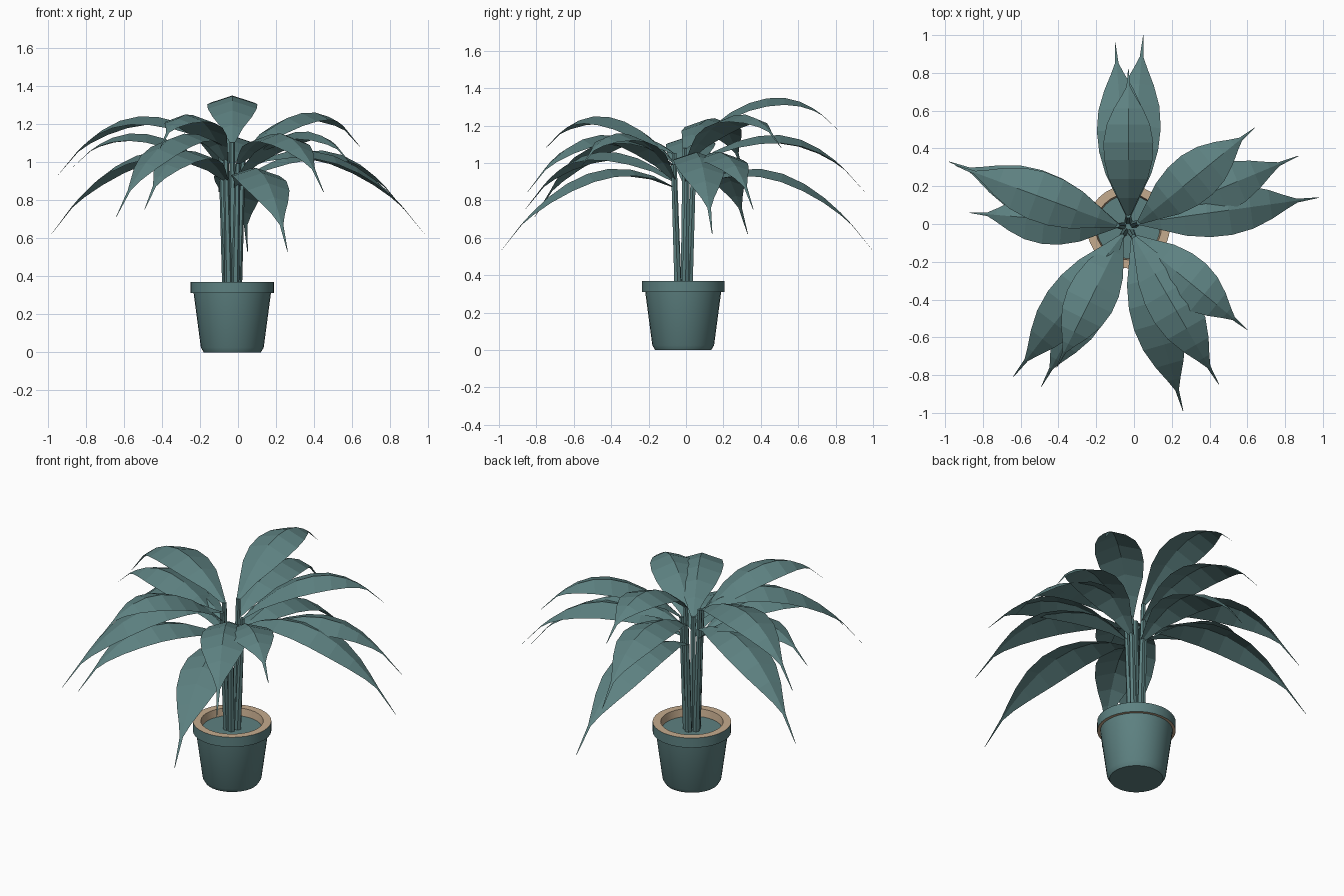
import bpy, bmesh, math
from mathutils import Vector

cube = bpy.data.objects.get("Cube")
if cube:
    bpy.data.objects.remove(cube, do_unlink=True)


def material(name, rgb):
    mat = bpy.data.materials.new(name)
    mat.use_nodes = True
    color = (*rgb, 1)
    mat.diffuse_color = color
    mat.node_tree.nodes["Principled BSDF"].inputs["Base Color"].default_value = color
    return mat


TEAL = material("dusty_teal", (0.11, 0.22, 0.22))
BEIGE = material("clay_beige", (0.56, 0.41, 0.27))
CENTER = Vector((-0.03, -0.015, 0))


def finish(name, bm, mats, smooth=False, recalc=True):
    if recalc:
        bmesh.ops.recalc_face_normals(bm, faces=bm.faces)
    mesh = bpy.data.meshes.new(name)
    bm.to_mesh(mesh)
    bm.free()
    for mat in mats:
        mesh.materials.append(mat)
    obj = bpy.data.objects.new(name, mesh)
    bpy.context.collection.objects.link(obj)
    if smooth:
        bpy.ops.object.select_all(action='DESELECT')
        obj.select_set(True)
        bpy.context.view_layer.objects.active = obj
        bpy.ops.object.shade_smooth_by_angle(angle=math.radians(35))
    return obj


# Pot: revolved profile, with the rim underside, lip and inner wall in beige
def make_pot(sides=32):
    profile = [(0.15, 0), (0.165, 0.025), (0.203, 0.31), (0.22, 0.31),
               (0.22, 0.37), (0.175, 0.37), (0.168, 0.325)]
    beige_bands = {2, 4, 5}
    bm = bmesh.new()
    rings = []
    for radius, z in profile:
        ring = []
        for i in range(sides):
            a = math.tau * i / sides
            ring.append(bm.verts.new(CENTER + Vector((radius * math.cos(a), radius * math.sin(a), z))))
        rings.append(ring)
    for band, (low, high) in enumerate(zip(rings, rings[1:])):
        for i in range(sides):
            j = (i + 1) % sides
            face = bm.faces.new((low[i], low[j], high[j], high[i]))
            face.material_index = int(band in beige_bands)
    bm.faces.new(rings[0])     # base
    bm.faces.new(rings[-1])    # soil
    finish("pot", bm, (TEAL, BEIGE), smooth=True)


# Stem: slim six-sided rod leaning outward
def make_stem(name, bottom, top):
    bm = bmesh.new()
    rings = []
    for point, radius in ((bottom, 0.021), (top, 0.014)):
        rings.append([bm.verts.new(point + Vector((radius * math.cos(k * math.tau / 6),
                                                   radius * math.sin(k * math.tau / 6), 0)))
                      for k in range(6)])
    for k in range(6):
        n = (k + 1) % 6
        bm.faces.new((rings[0][k], rings[0][n], rings[1][n], rings[1][k]))
    for ring in rings:
        bm.faces.new(ring)
    finish(name, bm, (TEAL,))


# Leaf outline: distance along the leaf and half width
OUTLINE = [(0, 0.012), (0.12, 0.055), (0.25, 0.103), (0.38, 0.128), (0.5, 0.132),
           (0.62, 0.115), (0.73, 0.077), (0.82, 0.035), (0.88, 0.01), (1, 0.0015)]

# Arch of each leaf kind: place of the peak, rise before it, fall after it
ARCHES = {"upper": (0.58, 0.74, 1.02), "middle": (0.47, 0.72, 1.10), "lower": (0.33, 0.9, 0.98)}


def arch_height(kind, f):
    peak_at, rise, fall = ARCHES[kind]
    return -(rise if f < peak_at else fall) * (f - peak_at) ** 2


# Leaf: arched blade folded along the midrib, ending in a thin needle
def make_leaf(name, kind, base, tip, peak):
    run = Vector((tip[0] - base.x, tip[1] - base.y, 0))
    side = Vector((-run.y, run.x, 0)).normalized()
    bm = bmesh.new()
    rows = []
    for f, half in OUTLINE:
        mid = Vector((base.x, base.y, peak + arch_height(kind, f))) + run * f
        droop = Vector((0, 0, -0.33 * half))
        rows.append([bm.verts.new(mid + side * half + droop), bm.verts.new(mid),
                     bm.verts.new(mid - side * half + droop)])
    for a, b in zip(rows, rows[1:]):
        for k in (0, 1):
            bm.faces.new((a[k], a[k + 1], b[k + 1], b[k]))
    finish(name, bm, (TEAL,), recalc=False)


# Each stem: direction in degrees, then kind, tip and peak height of its leaves
GROUPS = {
    "back": (90, ("upper", (-0.03, 0.82), 1.35), ("middle", (-0.10, 0.96), 1.15),
             ("lower", (0.05, 1.0), 0.97)),
    "left": (22, ("upper", (0.64, 0.51), 1.26), ("middle", (0.87, 0.36), 1.06),
             ("lower", (0.98, 0.14), 1.06)),
    "front_left": (-62, ("upper", (0.60, -0.56), 1.16), ("middle", (0.45, -0.85), 1.15),
                   ("lower", (0.26, -0.99), 0.97)),
    "front_right": (-125, ("upper", (-0.41, -0.76), 1.25), ("middle", (-0.49, -0.86), 1.06),
                    ("lower", (-0.64, -0.81), 1.15)),
    "right": (172, ("upper", (-0.87, 0.06), 1.15), ("middle", (-0.945, 0.31), 1.24),
              ("lower", (-0.98, 0.33), 1.06)),
}

make_pot()
for group, (degrees, *leaves) in GROUPS.items():
    angle = math.radians(degrees)
    out = Vector((math.cos(angle), math.sin(angle), 0))
    top_z = max(peak + arch_height(kind, 0) for kind, _, peak in leaves)
    bottom = CENTER + out * 0.032 + Vector((0, 0, 0.32))
    top = CENTER + out * 0.06 + Vector((0, 0, top_z))
    make_stem(group + "_stem", bottom, top)
    for kind, tip, peak in leaves:
        base_z = peak + arch_height(kind, 0)
        base = bottom.lerp(top, (base_z - bottom.z) / (top.z - bottom.z))
        make_leaf(f"{group}_{kind}_leaf", kind, base, tip, peak)
